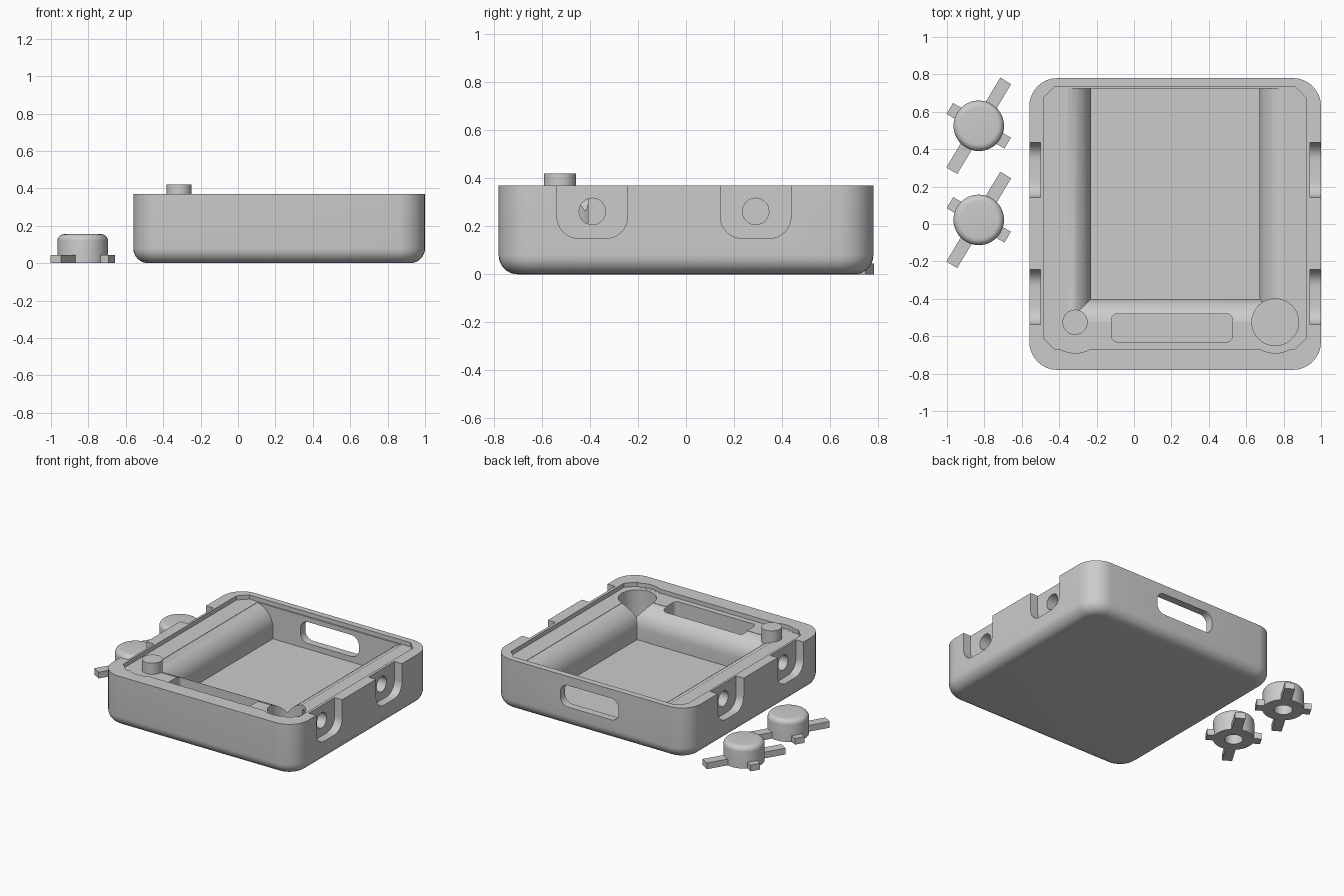
import bpy, bmesh, math
from mathutils import Matrix, Vector

if "Cube" in bpy.data.objects:
    bpy.data.objects.remove(bpy.data.objects["Cube"])

grey = bpy.data.materials.new("plain_grey")
grey.diffuse_color = (0.6, 0.6, 0.6, 1)
grey.use_nodes = True
grey.node_tree.nodes["Principled BSDF"].inputs["Base Color"].default_value = grey.diffuse_color


def rrect(x0, x1, y0, y1, r, n=8):
    """Rounded rectangle outline, n + 1 points per corner."""
    pts = []
    for i, (cx, cy) in enumerate([(x1 - r, y1 - r), (x0 + r, y1 - r),
                                  (x0 + r, y0 + r), (x1 - r, y0 + r)]):
        for k in range(n + 1):
            a = math.pi / 2 * (i + k / n)
            pts.append((cx + r * math.cos(a), cy + r * math.sin(a)))
    return pts


def circle(cx, cy, r, n=48):
    return [(cx + r * math.cos(2 * math.pi * k / n),
             cy + r * math.sin(2 * math.pi * k / n)) for k in range(n)]


def loft(name, layers, matrix=None):
    """Closed solid through a stack of (outline, height) layers."""
    bm = bmesh.new()
    rings = [[bm.verts.new((x, y, h)) for x, y in pts] for pts, h in layers]
    n = len(rings[0])
    for a, b in zip(rings, rings[1:]):
        for i in range(n):
            j = (i + 1) % n
            bm.faces.new((a[i], a[j], b[j], b[i]))
    bm.faces.new(rings[0][::-1])
    bm.faces.new(rings[-1])
    if matrix:
        bm.transform(matrix)
    bmesh.ops.recalc_face_normals(bm, faces=bm.faces)
    me = bpy.data.meshes.new(name)
    bm.to_mesh(me)
    bm.free()
    ob = bpy.data.objects.new(name, me)
    bpy.context.collection.objects.link(ob)
    me.materials.append(grey)
    return ob


def prism(name, pts, lo, hi, matrix=None):
    return loft(name, [(pts, lo), (pts, hi)], matrix)


def activate(ob):
    bpy.ops.object.select_all(action='DESELECT')
    ob.select_set(True)
    bpy.context.view_layer.objects.active = ob


def cut(ob, cutter):
    """Subtract the cutter and discard it."""
    cutter.hide_render = True
    mod = ob.modifiers.new("cut", 'BOOLEAN')
    mod.operation = 'DIFFERENCE'
    mod.solver = 'EXACT'
    mod.object = cutter
    activate(ob)
    bpy.ops.object.modifier_apply(modifier=mod.name)
    bpy.data.objects.remove(cutter, do_unlink=True)


def smooth(ob):
    activate(ob)
    bpy.ops.object.shade_smooth_by_angle(angle=math.radians(30))


# Outer case with rounded corners and a rounded bottom edge
H, DECK, FLOOR = 0.37, 0.34, 0.11
FIL = 0.08
layers = []
for k in range(9):
    a = math.pi / 2 * k / 8
    o = FIL * (1 - math.sin(a))
    layers.append((rrect(-0.56 + o, 1 - o, -0.78 + o, 0.78 - o, 0.15 - o),
                   FIL * (1 - math.cos(a))))
layers.append((rrect(-0.56, 1, -0.78, 0.78, 0.15), H))
case = loft("case", layers)

# Sunken deck inside the rim, with clipped corners
cut(case, prism("deck_cutter", rrect(-0.485, 0.92, -0.67, 0.735, 0.06, 1), DECK, 0.5))

# Main cavity: three walls roll over onto the deck, the back wall is plain
R = 0.15


def cavity(o):
    return [(-0.23 - o, -0.40 - o), (0.67 + o, -0.40 - o), (0.67 + o, 0.725), (-0.23 - o, 0.725)]


layers = [(cavity(0), FLOOR)]
for k in range(9):
    a = math.radians(10 * k)
    layers.append((cavity(R * (1 - math.cos(a))), DECK - R + R * math.sin(a)))
layers.append((layers[-1][0], 0.45))
cut(case, loft("cavity_cutter", layers))

# Rim clearance around the post and the well
POST, WELL = (-0.315, -0.525), (0.755, -0.525)
for c in (POST, WELL):
    cut(case, prism("clearance_cutter", circle(*c, 0.165), DECK + 0.0005, 0.5))

# Round well and long slot in the front deck
cut(case, prism("well_cutter", circle(*WELL, 0.125), FLOOR + 0.01, 0.5))
cut(case, prism("slot_cutter", rrect(-0.12, 0.525, -0.63, -0.48, 0.03), FLOOR + 0.01, 0.5))

# Window through the back wall (outline drawn in x and z)
to_back = Matrix(((1, 0, 0, 0), (0, 0, 1, 0), (0, 1, 0, 0), (0, 0, 0, 1)))
cut(case, prism("window_cutter", rrect(-0.01, 0.455, 0.15, 0.305, 0.06), 0.65, 0.9, to_back))

# Side notches with a blind pivot hole (outlines drawn in y and z)
to_side = Matrix(((0, 0, 1, 0), (1, 0, 0, 0), (0, 1, 0, 0), (0, 0, 0, 1)))
for y in (-0.39, 0.29):
    for lo, hi, h_lo, h_hi in ((0.94, 1.1, 0.80, 1.1), (-0.7, -0.50, -0.7, -0.36)):
        cut(case, prism("notch_cutter", rrect(y - 0.147, y + 0.147, 0.15, 0.65, 0.09),
                        lo, hi, to_side))
        cut(case, prism("hole_cutter", circle(y, 0.262, 0.055, 32), h_lo, h_hi, to_side))
smooth(case)

# Locating post
smooth(prism("locating_post", circle(*POST, 0.067), 0.2, 0.42))

# Two loose knobs: round cap, blind hole below, two long and two short arms
for i, (cx, cy) in enumerate([(-0.83, 0.525), (-0.83, 0.022)], 1):
    layers = [(circle(cx, cy, 0.135), 0)]
    for k in range(7):
        a = math.pi / 2 * k / 6
        layers.append((circle(cx, cy, 0.1 + 0.035 * math.cos(a)), 0.12 + 0.035 * math.sin(a)))
    cap = loft(f"knob_cap_{i}", layers)
    cut(cap, prism("bore_cutter", circle(cx, cy, 0.06, 32), -0.1, 0.1))
    smooth(cap)
    for k in range(4):
        tip = 0.18 if k % 2 else 0.28
        turn = Matrix.Translation(Vector((cx, cy, 0))) @ Matrix.Rotation(
            math.radians(59 + 90 * k), 4, 'Z')
        prism(f"knob_arm_{i}_{k + 1}",
              [(0.12, -0.034), (tip, -0.034), (tip, 0.034), (0.12, 0.034)], 0, 0.045, turn)
